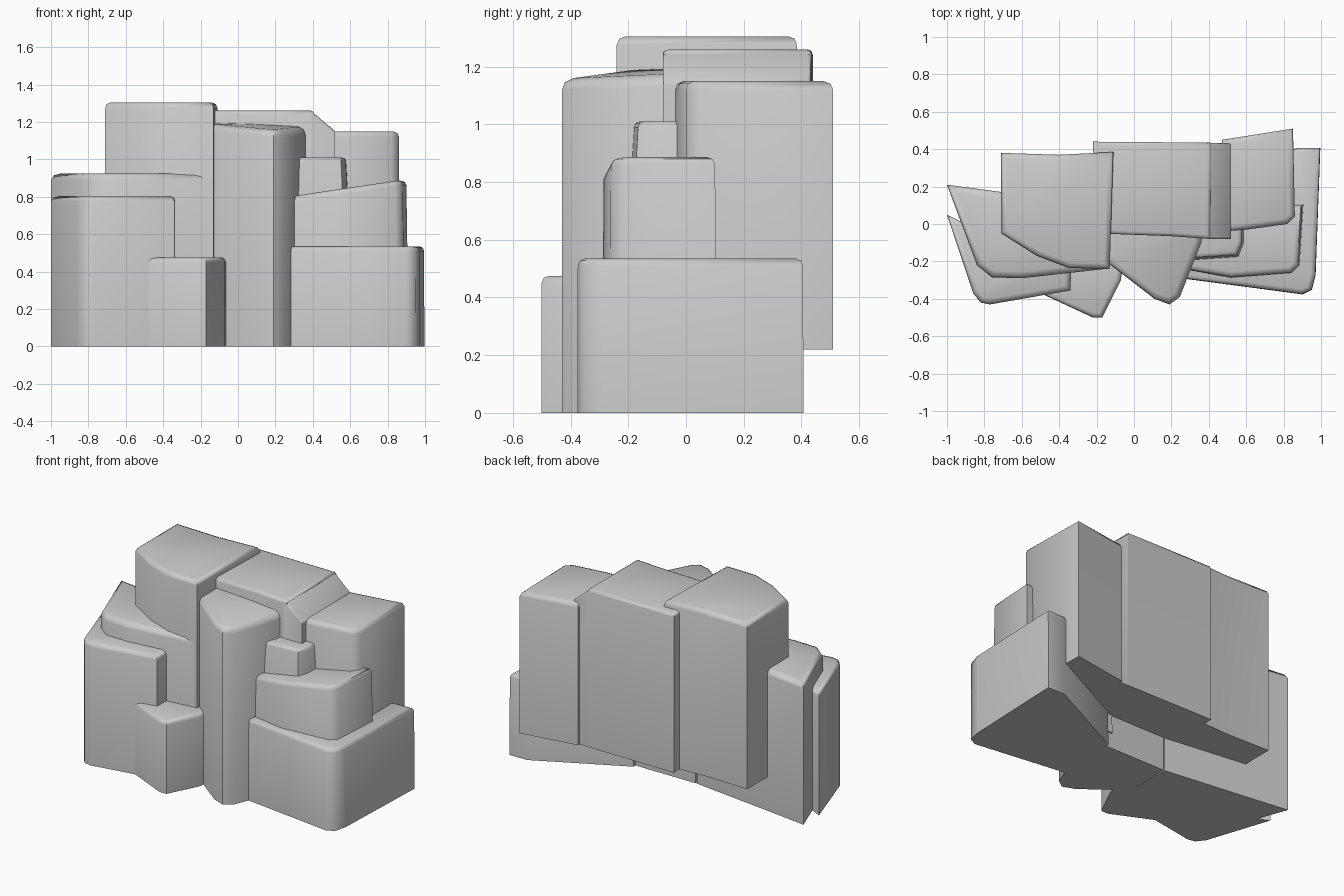
import bpy, bmesh
from math import radians
from mathutils import Vector

if "Cube" in bpy.data.objects:
    bpy.data.objects.remove(bpy.data.objects["Cube"])


def block(name, pts, bottom, bevel=0.03, flare=1.0):
    """Faceted rock column: plan outline with top heights, chamfered top and corners."""
    bm = bmesh.new()
    n = len(pts)
    c = sum((Vector(p) for p in pts), Vector()) / n
    low = [bm.verts.new((c.x + (x - c.x) * flare, c.y + (y - c.y) * flare, bottom))
           for x, y, z in pts]
    top = [bm.verts.new(p) for p in pts]
    bm.faces.new(low[::-1])
    bm.faces.new(top)
    for i in range(n):
        j = (i + 1) % n
        bm.faces.new((low[i], low[j], top[j], top[i]))
    bmesh.ops.recalc_face_normals(bm, faces=bm.faces)
    if bevel:
        tops = set(top)
        edges = [e for e in bm.edges if e.verts[0] in tops and e.verts[1] in tops]
        bmesh.ops.bevel(bm, geom=edges, offset=bevel, segments=2, profile=0.5,
                        affect='EDGES', clamp_overlap=True)
    me = bpy.data.meshes.new(name)
    bm.to_mesh(me)
    bm.free()
    ob = bpy.data.objects.new(name, me)
    bpy.context.collection.objects.link(ob)
    bpy.ops.object.select_all(action='DESELECT')
    ob.select_set(True)
    bpy.context.view_layer.objects.active = ob
    bpy.ops.object.shade_smooth_by_angle(angle=radians(50))
    return ob


def flat(z, *xy):
    return [(x, y, z) for x, y in xy]


# Tall slabs along the back, floating clear of the ground
block("back_left_slab", flat(1.305, (-.71, .38), (-.71, -.05), (-.52, -.17),
      (-.35, -.235), (-.13, -.24), (-.11, .385), (-.4, .37)), .22)
block("back_middle_slab", flat(1.26, (-.22, .44), (-.2, -.05), (.2, -.065),
      (.41, -.08), (.41, .435)), .22, .02)
block("back_middle_shoulder", [(.39, .435, 1.26), (.39, -.08, 1.26),
      (.52, -.08, 1.15), (.52, .43, 1.15)], .22, .012)
block("back_right_slab", flat(1.15, (.47, .45), (.47, -.04), (.6, -.03), (.82, .0),
      (.86, .04), (.85, .51)), .22)

# Central front buttress
block("centre_buttress", [(-.14, .1, 1.2), (-.15, -.2, 1.19), (.11, -.4, 1.165),
      (.19, -.43, 1.155), (.245, -.39, 1.155), (.36, -.1, 1.165), (.36, .1, 1.19)], 0, .035)

# Stepped blocks on the right
block("right_upper_step", flat(1.01, (.3, .1), (.3, -.18), (.55, -.165),
      (.575, -.1), (.58, .1)), .6, .02, 1.2)
block("right_middle_block", [(.27, .1, .80), (.27, -.24, .80), (.52, -.285, .84),
      (.84, -.26, .885), (.88, -.22, .89), (.90, .1, .89)], .1, .03, 1.04)
block("right_low_block", flat(.535, (.3, .12), (.26, -.29), (.6, -.335), (.9, -.375),
      (.95, -.35), (.97, -.27), (.995, .405), (.87, .405)), 0, .025, 1.005)

# Stepped blocks on the left
block("left_middle_block", flat(.925, (-1, .21), (-.84, -.22), (-.76, -.285),
      (-.6, -.29), (-.15, -.24), (-.15, .1), (-.7, .17)), 0, .035)
block("left_front_block", flat(.805, (-1, .05), (-.86, -.37), (-.82, -.42), (-.77, -.43),
      (-.34, -.355), (-.33, -.1), (-.9, .0)), 0, .03)
block("left_low_wedge", flat(.475, (-.5, -.2), (-.5, -.37), (-.22, -.5), (-.17, -.5),
      (-.07, -.3), (-.05, -.15)), 0, .025)
